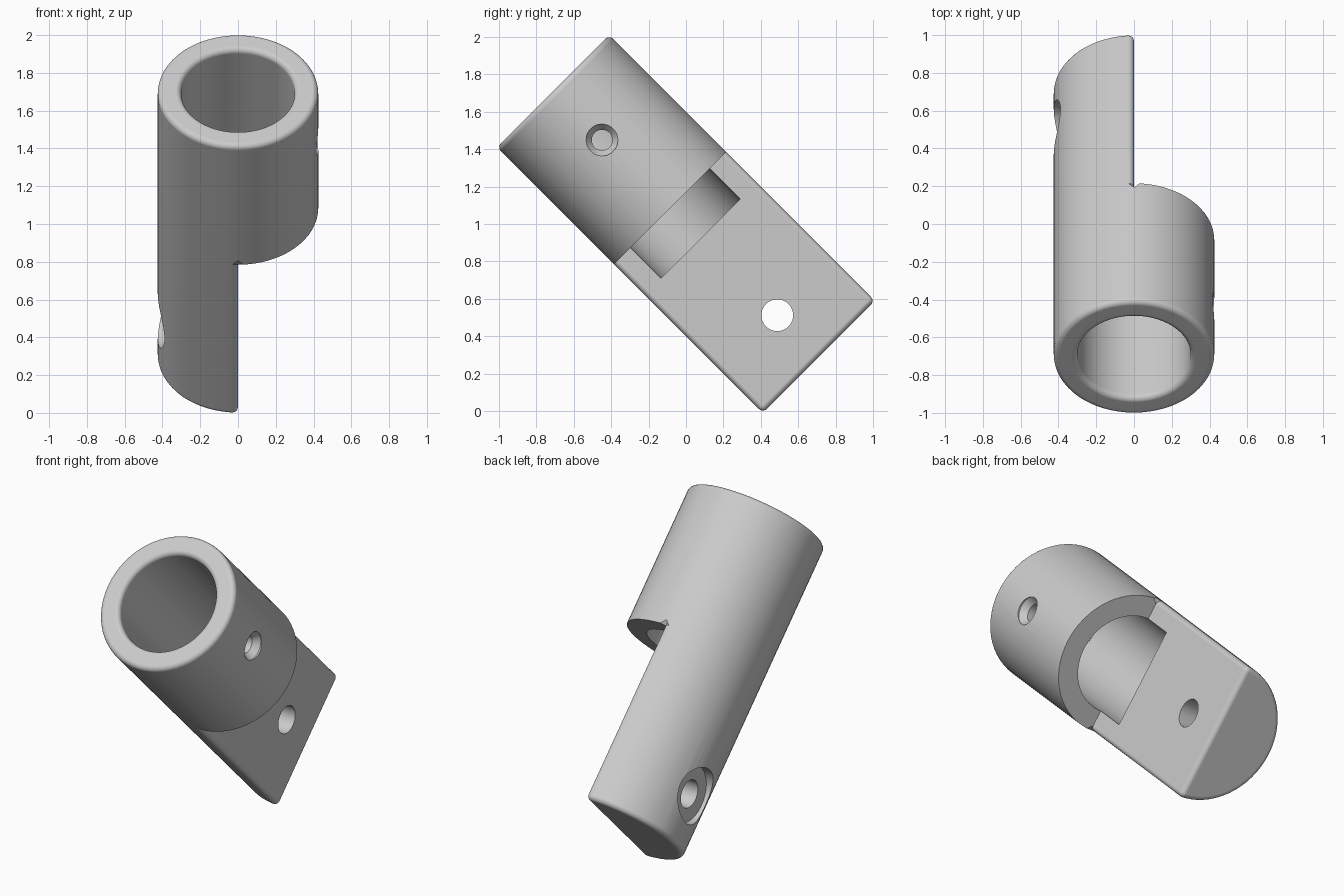
import bpy, bmesh, math
from mathutils import Matrix

if "Cube" in bpy.data.objects:
    bpy.data.objects.remove(bpy.data.objects["Cube"], do_unlink=True)

R, HALF, STEP, FILLET, SEGS = 0.425, 1.005, 0.12, 0.03, 64

grey = bpy.data.materials.new("light_grey")
grey.use_nodes = True
colour = (0.6, 0.6, 0.6, 1)
grey.diffuse_color = colour
grey.node_tree.nodes["Principled BSDF"].inputs["Base Color"].default_value = colour


def finish(bm, name):
    bmesh.ops.recalc_face_normals(bm, faces=bm.faces)
    mesh = bpy.data.meshes.new(name)
    bm.to_mesh(mesh)
    bm.free()
    mesh.materials.append(grey)
    obj = bpy.data.objects.new(name, mesh)
    bpy.context.collection.objects.link(obj)
    return obj


def turned(name, profile, matrix=Matrix(), segs=SEGS):
    """Capped solid of revolution from (radius, height) points."""
    bm = bmesh.new()
    rings = []
    for r, h in profile:
        angles = [2 * math.pi * (i + 0.5) / segs for i in range(segs)]
        rings.append([bm.verts.new((r * math.cos(a), r * math.sin(a), h)) for a in angles])
    for low, high in zip(rings, rings[1:]):
        for i in range(segs):
            j = (i + 1) % segs
            bm.faces.new((low[i], low[j], high[j], high[i]))
    bm.faces.new(rings[0])
    bm.faces.new(rings[-1])
    bm.transform(matrix)
    return finish(bm, name)


def carve(body, cutter):
    mod = body.modifiers.new("cut", "BOOLEAN")
    mod.operation, mod.solver, mod.object = "DIFFERENCE", "EXACT", cutter
    bpy.context.view_layer.objects.active = body
    bpy.ops.object.modifier_apply(modifier=mod.name)
    bpy.data.objects.remove(cutter, do_unlink=True)


# Stepped body: full round above the step, half round below it
bm = bmesh.new()


def arc(height, count):
    return [bm.verts.new((-R * math.sin(2 * math.pi * i / SEGS),
                          R * math.cos(2 * math.pi * i / SEGS), height)) for i in range(count)]


half = SEGS // 2
top, mid, low = arc(HALF, SEGS), arc(STEP, SEGS), arc(-HALF, half + 1)
for i in range(SEGS):
    j = (i + 1) % SEGS
    bm.faces.new((mid[i], mid[j], top[j], top[i]))
for i in range(half):
    bm.faces.new((low[i], low[i + 1], mid[i + 1], mid[i]))
bm.faces.new(top)
bm.faces.new(low)
bm.faces.new((low[0], low[half], mid[half], mid[0]))
bm.faces.new(mid[half:] + mid[:1])
bmesh.ops.recalc_face_normals(bm, faces=bm.faces)

# Rounded ends and long edges of the flat
ends = {e for ring in (top, low) for v in ring for e in v.link_edges
        if e.other_vert(v).co.z == v.co.z}
ends |= {bm.edges.get((low[k], mid[k])) for k in (0, half)}
bmesh.ops.bevel(bm, geom=list(ends), offset=FILLET, offset_type="OFFSET", segments=5,
                profile=0.5, affect="EDGES", clamp_overlap=False)
body = finish(bm, "stepped_socket")

# Blind bore with a rounded mouth
mouth = [(0.3 + FILLET * (1 - math.cos(a)), HALF - FILLET + FILLET * math.sin(a))
         for a in (math.pi / 2 * k / 5 for k in range(6))]
bore = [(0.3, -0.11)] + mouth + [(0.3 + FILLET, HALF + 0.1)]
carve(body, turned("bore_cutter", bore))

# Cross holes: countersunk screw hole and counterbored bolt hole
sideways = Matrix.Rotation(math.pi / 2, 4, "Y")
screw = [(0.055, 0.1), (0.055, 0.375), (0.085, 0.415), (0.085, 0.6)]
bolt = [(0.17, -0.6), (0.17, -0.365), (0.085, -0.365), (0.085, 0.2)]
for name, profile, height in (("screw_cutter", screw, 0.635), ("bolt_cutter", bolt, -0.69)):
    carve(body, turned(name, profile, Matrix.Translation((0, 0, height)) @ sideways, 40))

# Tilt the part and stand it on the ground
body.data.transform(Matrix.Translation((0, 0, 1)) @ Matrix.Rotation(math.pi / 4, 4, "X"))
bpy.ops.object.select_all(action="DESELECT")
body.select_set(True)
bpy.context.view_layer.objects.active = body
bpy.ops.object.shade_smooth_by_angle(angle=math.radians(32))
weighted = body.modifiers.new("even_normals", "WEIGHTED_NORMAL")
weighted.keep_sharp = True
